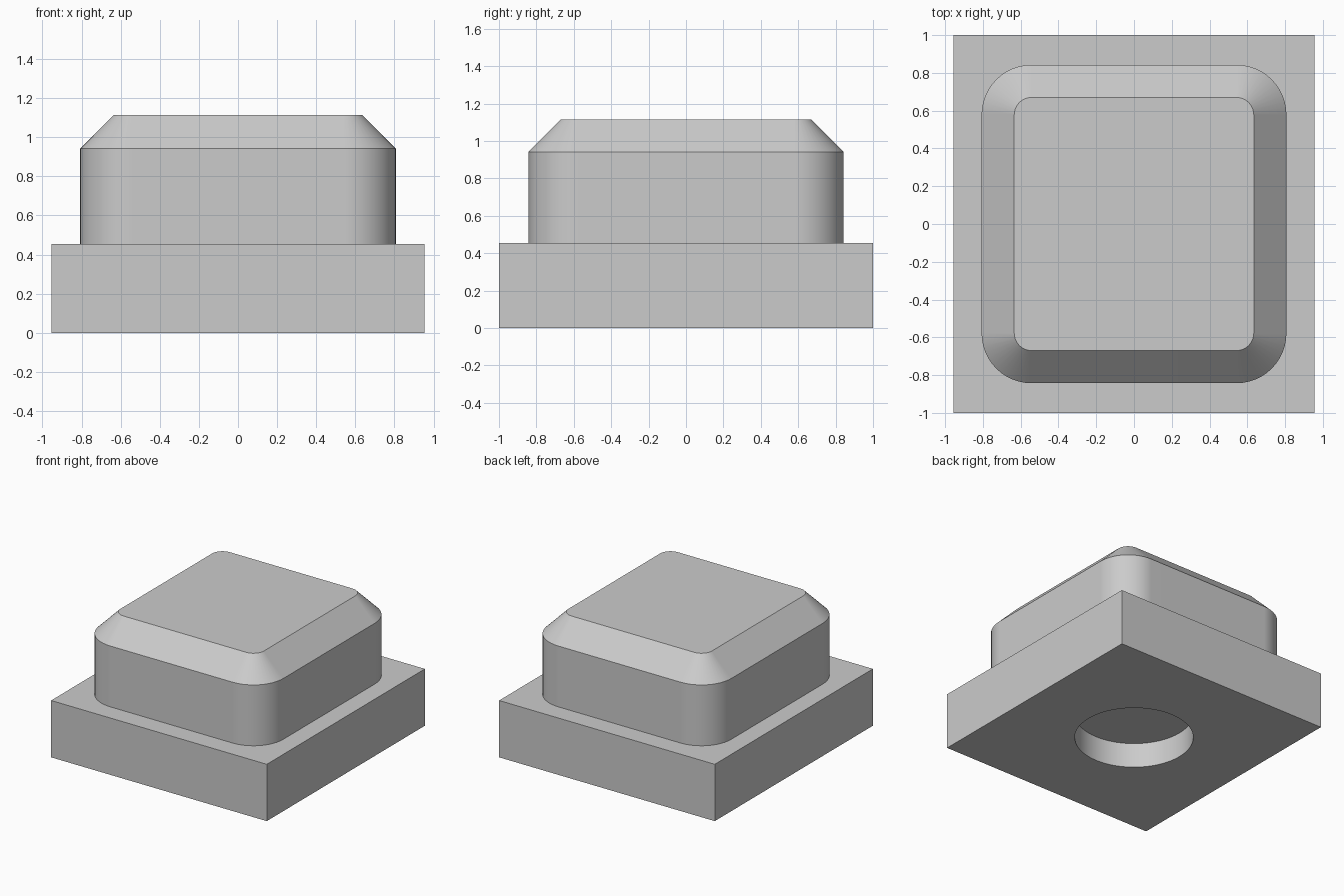
import bpy, bmesh
from math import radians, sin, cos, pi

cube = bpy.data.objects.get("Cube")
if cube:
    bpy.data.objects.remove(cube, do_unlink=True)

# Single plain grey material
grey = bpy.data.materials.new("light_grey")
grey.use_nodes = True
colour = (0.6, 0.6, 0.6, 1)
grey.diffuse_color = colour
grey.node_tree.nodes["Principled BSDF"].inputs["Base Color"].default_value = colour


def make_object(name, bm):
    bmesh.ops.recalc_face_normals(bm, faces=bm.faces)
    mesh = bpy.data.meshes.new(name)
    bm.to_mesh(mesh)
    bm.free()
    mesh.materials.append(grey)
    obj = bpy.data.objects.new(name, mesh)
    bpy.context.collection.objects.link(obj)
    return obj


def smooth(obj):
    bpy.ops.object.select_all(action='DESELECT')
    obj.select_set(True)
    bpy.context.view_layer.objects.active = obj
    bpy.ops.object.shade_smooth_by_angle(angle=radians(30))


def rounded_ring(bm, half_x, half_y, radius, z, steps=12):
    """Loop of vertices around a rounded rectangle."""
    ring = []
    for corner, (sx, sy) in enumerate([(1, 1), (-1, 1), (-1, -1), (1, -1)]):
        for i in range(steps + 1):
            a = (corner + i / steps) * pi / 2
            ring.append(bm.verts.new((sx * (half_x - radius) + radius * cos(a),
                                      sy * (half_y - radius) + radius * sin(a), z)))
    return ring


# Rectangular base block
bm = bmesh.new()
bmesh.ops.create_cube(bm, size=1)
bmesh.ops.scale(bm, vec=(1.91, 2, 0.455), verts=bm.verts)
bmesh.ops.translate(bm, vec=(0, 0, 0.2275), verts=bm.verts)
base = make_object("base_block", bm)

# Round blind hole in the underside
bm = bmesh.new()
bmesh.ops.create_cone(bm, cap_ends=True, segments=64, radius1=0.436,
                      radius2=0.436, depth=0.4)
cutter = make_object("hole_cutter", bm)
cutter.hide_render = True
hole = base.modifiers.new("underside_hole", 'BOOLEAN')
hole.operation = 'DIFFERENCE'
hole.solver = 'EXACT'
hole.object = cutter
bpy.context.view_layer.update()
bpy.context.view_layer.objects.active = base
bpy.ops.object.modifier_apply(modifier=hole.name)
bpy.data.objects.remove(cutter, do_unlink=True)
smooth(base)

# Rounded cap with a chamfered top
bm = bmesh.new()
inset = 0.173
rings = [rounded_ring(bm, 0.807, 0.843, 0.265, 0.42),
         rounded_ring(bm, 0.807, 0.843, 0.265, 0.942),
         rounded_ring(bm, 0.807 - inset, 0.843 - inset, 0.265 - inset, 1.115)]
for low, high in zip(rings, rings[1:]):
    for i in range(len(low)):
        j = (i + 1) % len(low)
        bm.faces.new((low[i], low[j], high[j], high[i]))
bm.faces.new(rings[0])
bm.faces.new(rings[-1])
cap = make_object("chamfered_cap", bm)
smooth(cap)
cap.modifiers.new("flat_face_normals", 'WEIGHTED_NORMAL').keep_sharp = True
